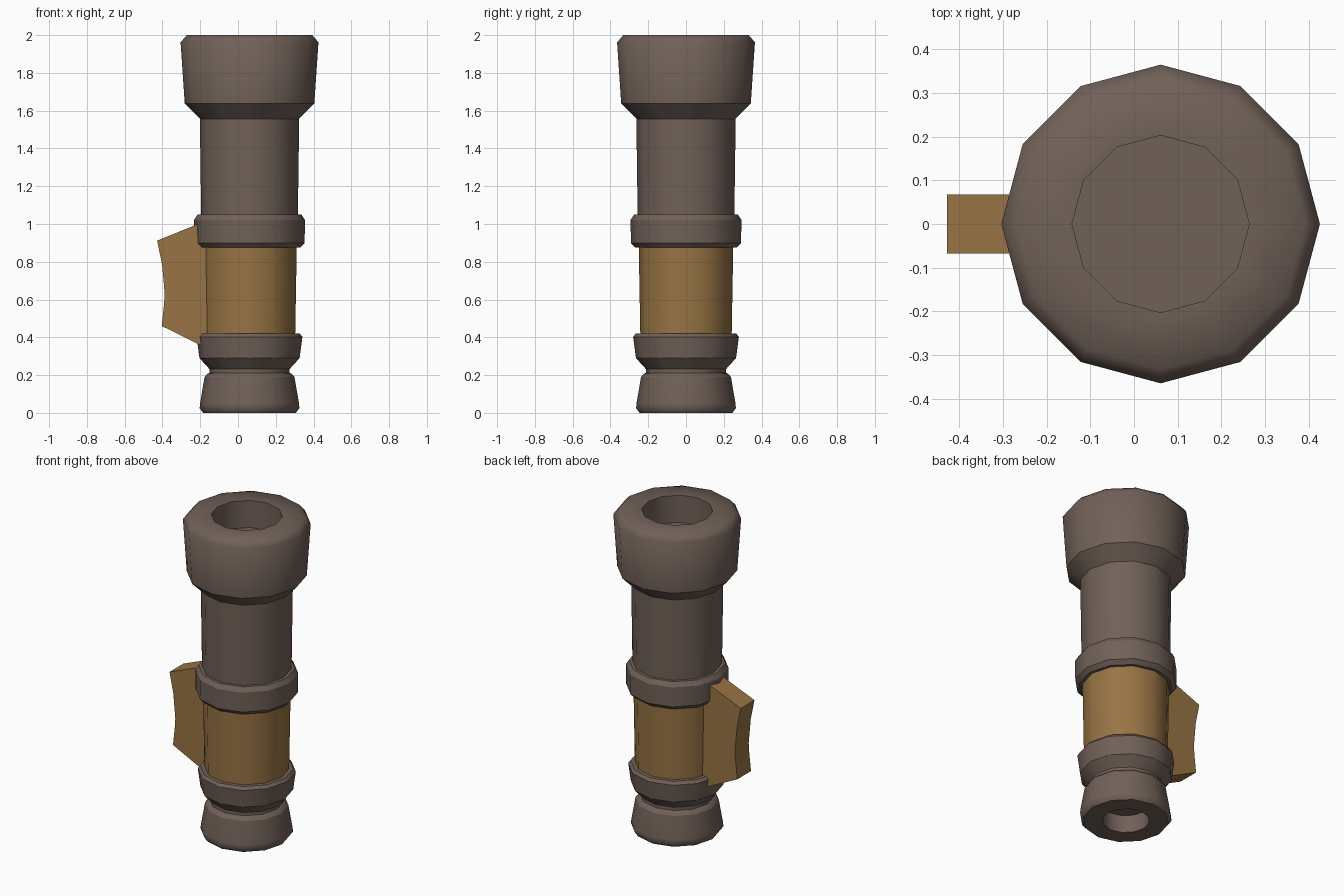
import bpy, bmesh, math

if "Cube" in bpy.data.objects:
    bpy.data.objects.remove(bpy.data.objects["Cube"])

SIDES = 12
AXIS_X = 0.061


def material(name, rgb):
    m = bpy.data.materials.new(name)
    m.diffuse_color = (*rgb, 1)
    m.use_nodes = True
    m.node_tree.nodes["Principled BSDF"].inputs["Base Color"].default_value = m.diffuse_color
    return m


GREY = material("warm_grey", (0.165, 0.120, 0.098))
TAN = material("tan_leather", (0.315, 0.175, 0.058))


def finish(name, bm, mat):
    me = bpy.data.meshes.new(name)
    bm.to_mesh(me)
    bm.free()
    me.materials.append(mat)
    ob = bpy.data.objects.new(name, me)
    bpy.context.collection.objects.link(ob)
    return ob


def lathe(name, profile, mat, soft=()):
    """Revolve (radius, z) points; rings listed in soft stay smooth, others are sharp."""
    bm = bmesh.new()
    rings = []
    for r, z in profile:
        if r == 0:
            rings.append([bm.verts.new((0, 0, z))] * SIDES)
        else:
            rings.append([bm.verts.new((r * math.cos(2 * math.pi * i / SIDES),
                                        r * math.sin(2 * math.pi * i / SIDES), z))
                          for i in range(SIDES)])
    for a, b in zip(rings, rings[1:]):
        for i in range(SIDES):
            j = (i + 1) % SIDES
            f = bm.faces.new(dict.fromkeys((a[i], a[j], b[j], b[i])))
            f.smooth = True
    for k, ring in enumerate(rings):
        if k in soft or profile[k][0] == 0:
            continue
        for i in range(SIDES):
            e = bm.edges.get((ring[i], ring[(i + 1) % SIDES]))
            if e:
                e.smooth = False
    ob = finish(name, bm, mat)
    ob.location.x = AXIS_X
    return ob


# Base knob with a shallow socket underneath
lathe("base_knob", [(0, 0.11), (0.135, 0.11), (0.135, 0), (0.245, 0), (0.264, 0.025),
                    (0.262, 0.05), (0.238, 0.19), (0.222, 0.208), (0.212, 0.212),
                    (0.212, 0.232)], GREY, soft=(4, 5))
# Flared collar under the sleeve
lathe("lower_collar", [(0.212, 0.232), (0.265, 0.29), (0.280, 0.402),
                       (0.266, 0.42), (0.242, 0.42)], GREY)
# Wrapped sleeve
lathe("sleeve", [(0.242, 0.42), (0.250, 0.875)], TAN)
# Middle collar
lathe("middle_collar", [(0.250, 0.875), (0.268, 0.875), (0.292, 0.90), (0.293, 1.022),
                        (0.275, 1.05), (0.256, 1.05)], GREY)
# Barrel
lathe("barrel", [(0.256, 1.05), (0.263, 1.557)], GREY)
# Wide head with an open socket on top
lathe("head", [(0.263, 1.557), (0.343, 1.637), (0.365, 1.962), (0.332, 2.0),
               (0.203, 2.0), (0.203, 1.83), (0, 1.83)], GREY, soft=(2, 3))

# Side grip plate with a curved outer edge
outline = [(-0.15, 1.025), (-0.428, 0.912), (-0.402, 0.785), (-0.388, 0.63),
           (-0.392, 0.57), (-0.404, 0.46), (-0.15, 0.335)]
bm = bmesh.new()
face = bm.faces.new([bm.verts.new((x, -0.068, z)) for x, z in outline])
ext = bmesh.ops.extrude_face_region(bm, geom=[face])
for v in ext["geom"]:
    if isinstance(v, bmesh.types.BMVert):
        v.co.y = 0.068
bmesh.ops.recalc_face_normals(bm, faces=bm.faces[:])
finish("side_grip", bm, TAN)
